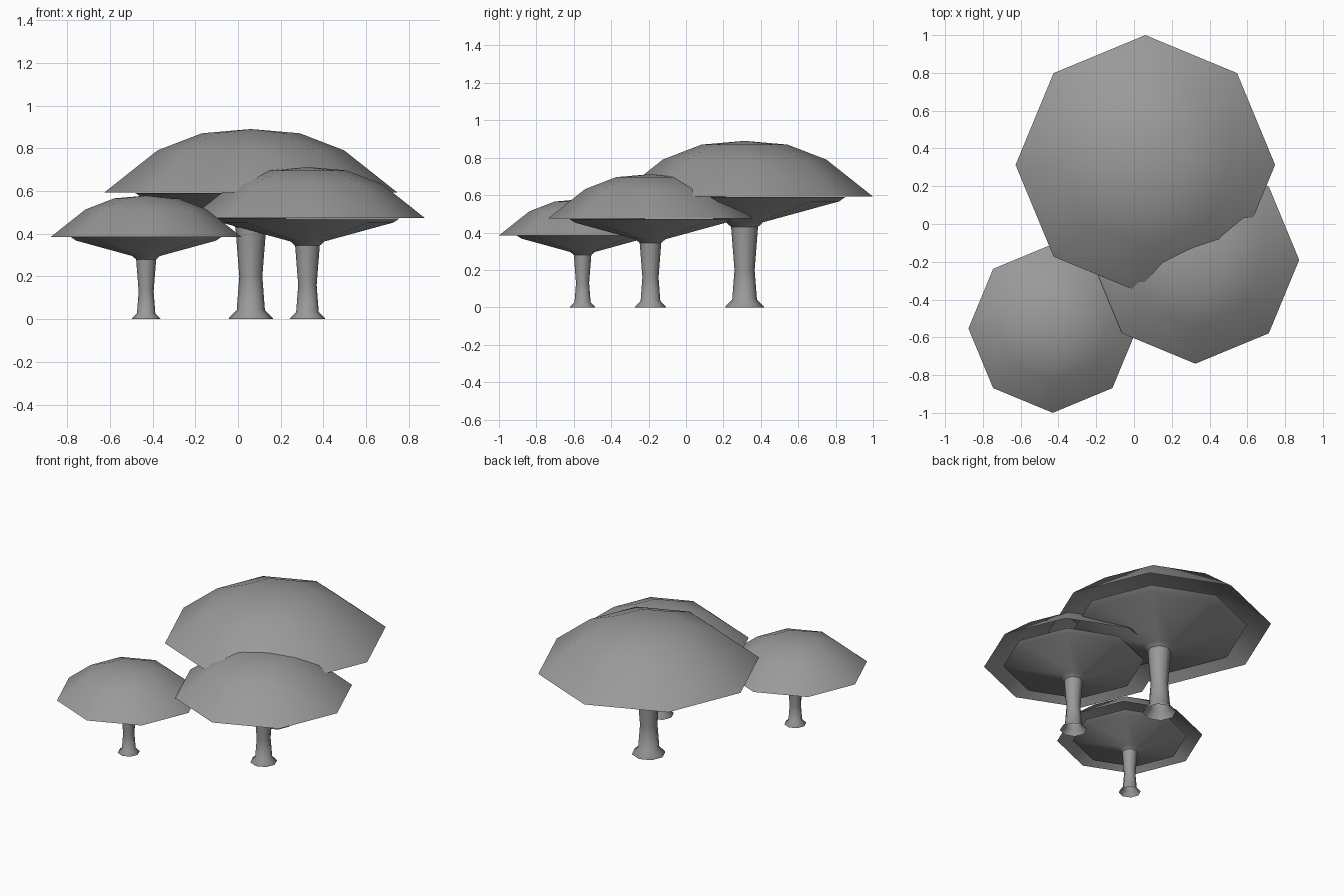
import bpy, bmesh, math

if "Cube" in bpy.data.objects:
    bpy.data.objects.remove(bpy.data.objects["Cube"])

SIDES = 8

# (radius, height) profiles of the largest mushroom; the others are scaled copies
CAP = [(0, 0.89), (0.23, 0.87), (0.437, 0.79), (0.687, 0.592)]
GILLS = [(0.54, 0.59), (0.505, 0.566), (0.1, 0.455), (0.072, 0.43)]
STEM = [(0.072, 0.43), (0.054, 0.2), (0.066, 0.042), (0.103, 0.005), (0.103, 0)]


def lathe(name, profile, scale, x, y, material):
    """Revolve a top-to-bottom profile into an eight-sided part."""
    bm = bmesh.new()
    rings = []
    for r, z in profile:
        n = SIDES if r > 0 else 1
        rings.append([bm.verts.new((r * scale * math.cos(math.tau * i / SIDES),
                                    r * scale * math.sin(math.tau * i / SIDES),
                                    z * scale)) for i in range(n)])
    for a, b in zip(rings, rings[1:]):
        for i in range(SIDES):
            j = (i + 1) % SIDES
            if len(a) == 1:
                bm.faces.new((a[0], b[i], b[j]))
            else:
                bm.faces.new((a[i], b[i], b[j], a[j]))
    mesh = bpy.data.meshes.new(name)
    bm.to_mesh(mesh)
    bm.free()
    mesh.materials.append(material)
    obj = bpy.data.objects.new(name, mesh)
    obj.location = (x, y, 0)
    bpy.context.collection.objects.link(obj)
    bpy.ops.object.select_all(action='DESELECT')
    obj.select_set(True)
    bpy.context.view_layer.objects.active = obj
    bpy.ops.object.shade_smooth_by_angle(angle=math.radians(60))


grey = bpy.data.materials.new("dark_grey")
grey.diffuse_color = (0.32, 0.32, 0.32, 1)
grey.use_nodes = True
grey.node_tree.nodes["Principled BSDF"].inputs["Base Color"].default_value = grey.diffuse_color

# three mushrooms in a cluster
for label, scale, x, y in [("large", 1.0, 0.06, 0.313),
                           ("medium", 0.8, 0.325, -0.19),
                           ("small", 0.65, -0.43, -0.553)]:
    lathe(label + "_cap", CAP, scale, x, y, grey)
    lathe(label + "_gills", GILLS, scale, x, y, grey)
    lathe(label + "_stem", STEM, scale, x, y, grey)
